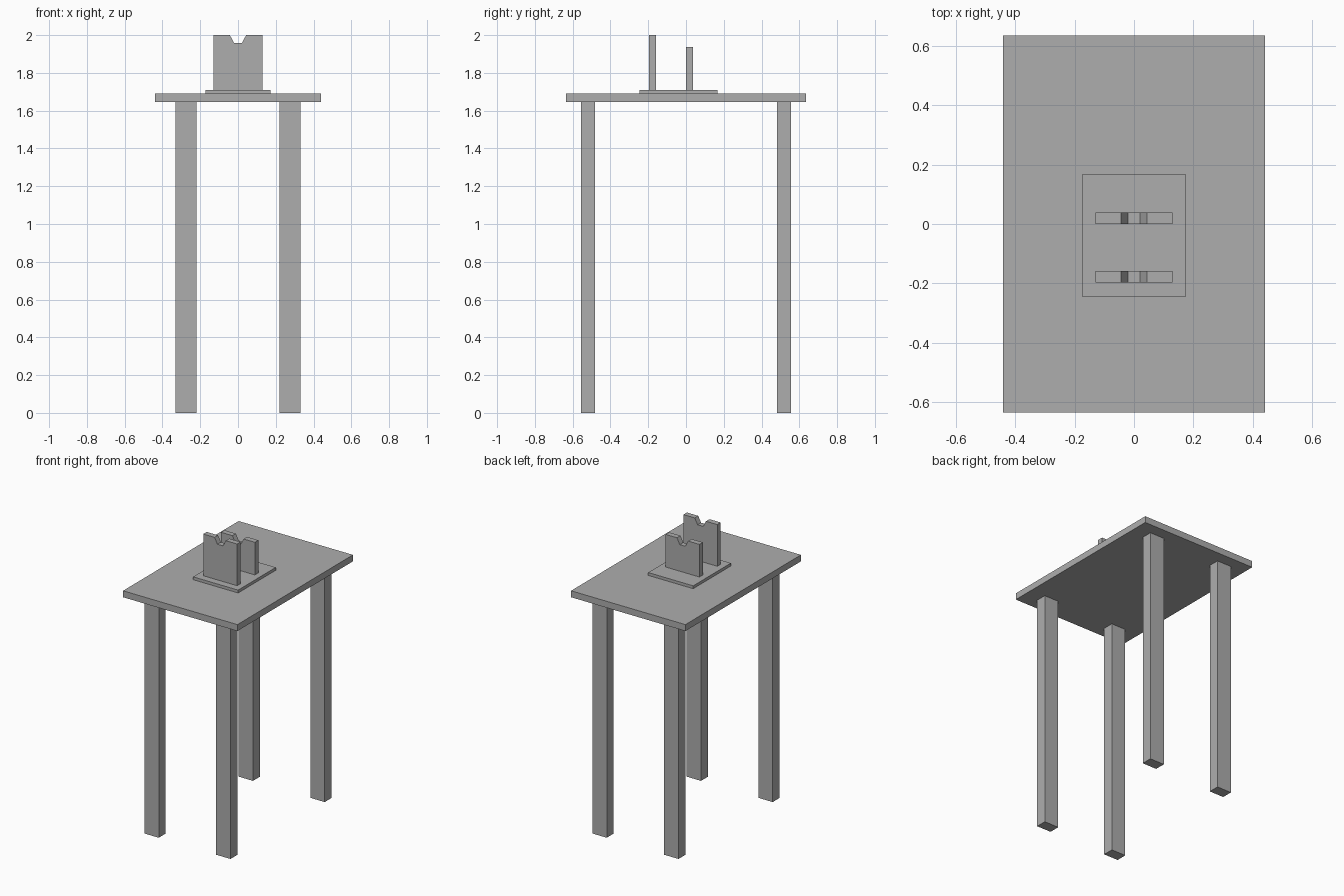
import bpy

if "Cube" in bpy.data.objects:
    bpy.data.objects.remove(bpy.data.objects["Cube"])

grey = bpy.data.materials.new("plain grey")
grey.diffuse_color = (0.42, 0.42, 0.42, 1)
grey.use_nodes = True
grey.node_tree.nodes["Principled BSDF"].inputs["Base Color"].default_value = grey.diffuse_color


def prism(name, profile, y0, y1):
    """Extrude an x-z outline (counter-clockwise from the front) from y0 to y1."""
    n = len(profile)
    verts = [(x, y, z) for y in (y0, y1) for x, z in profile]
    faces = [tuple(range(n)), tuple(reversed(range(n, 2 * n)))]
    faces += [(i, i + n, (i + 1) % n + n, (i + 1) % n) for i in range(n)]
    mesh = bpy.data.meshes.new(name)
    mesh.from_pydata(verts, [], faces)
    mesh.materials.append(grey)
    obj = bpy.data.objects.new(name, mesh)
    bpy.context.collection.objects.link(obj)
    return obj


def box(name, x0, x1, y0, y1, z0, z1):
    return prism(name, [(x0, z0), (x1, z0), (x1, z1), (x0, z1)], y0, y1)


def notched_upright(name, y0, y1, top):
    """Flat plate with a tapered notch in the middle of its top edge."""
    w, low, notch = 0.13, 1.71, top - 0.042
    prism(name, [(-w, low), (w, low), (w, top), (0.043, top), (0.021, notch),
                 (-0.021, notch), (-0.043, top), (-w, top)], y0, y1)


# Table
box("tabletop", -0.44, 0.44, -0.635, 0.635, 1.645, 1.69)
for side, x in (("left", -0.276), ("right", 0.276)):
    for end, y in (("front", -0.518), ("back", 0.518)):
        box(f"{end}_{side}_leg", x - 0.055, x + 0.055, y - 0.0375, y + 0.0375, 0, 1.645)

# Stand on the table
box("stand_base", -0.173, 0.173, -0.246, 0.168, 1.69, 1.71)
notched_upright("front_upright", -0.196, -0.158, 2.0)
notched_upright("back_upright", 0.0, 0.038, 1.937)
